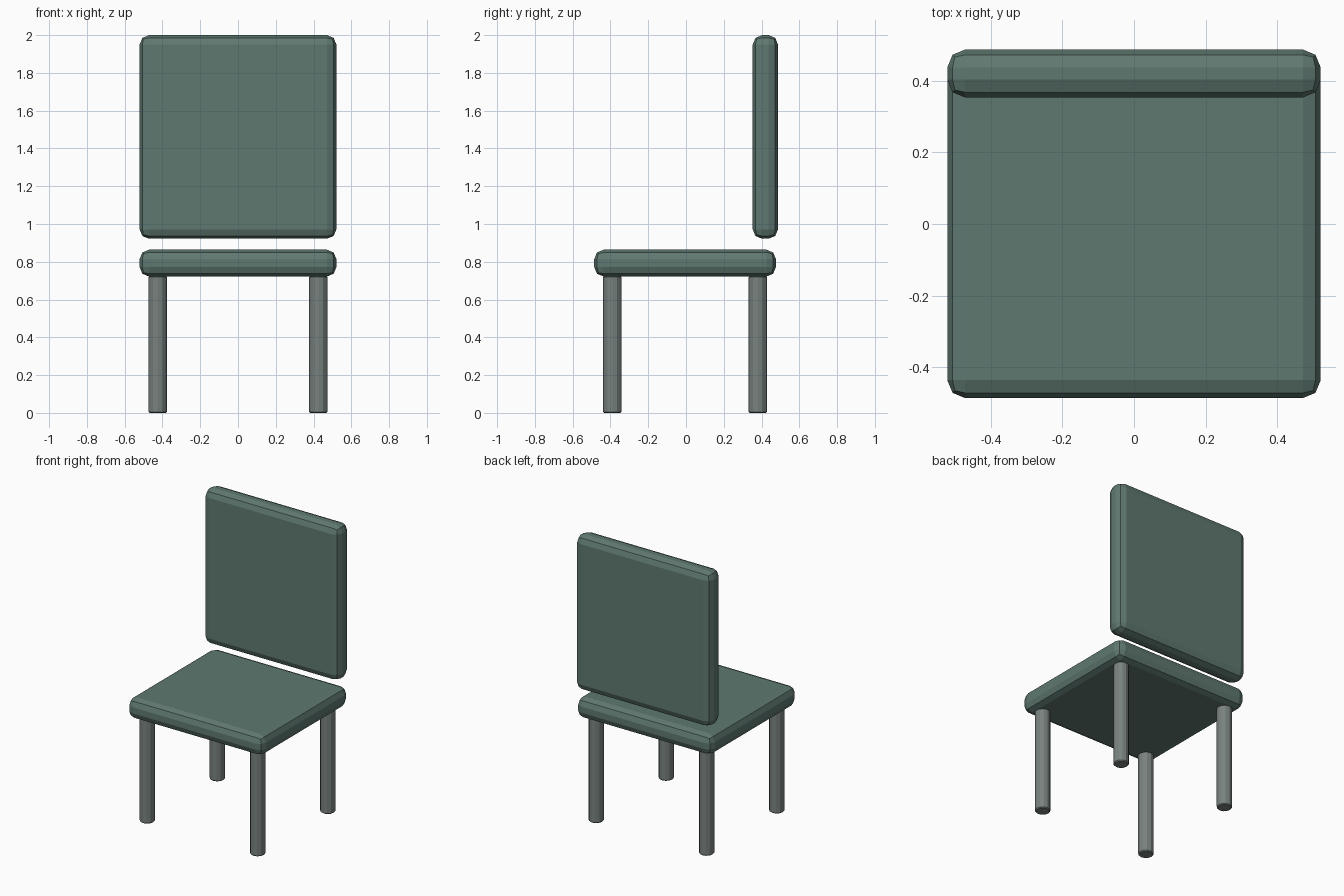
import bpy

if "Cube" in bpy.data.objects:
    bpy.data.objects.remove(bpy.data.objects["Cube"])

def material(name, color):
    m = bpy.data.materials.new(name)
    m.diffuse_color = (*color, 1)
    m.use_nodes = True
    m.node_tree.nodes["Principled BSDF"].inputs["Base Color"].default_value = m.diffuse_color
    return m

green = material("green_fabric", (0.115, 0.19, 0.165))
grey = material("grey_metal", (0.19, 0.225, 0.215))

def bevel(obj, width, segments):
    mod = obj.modifiers.new("Bevel", 'BEVEL')
    mod.width = width
    mod.segments = segments
    mod.limit_method = 'ANGLE'
    mod.angle_limit = 0.9

def cushion(name, lo, hi):
    center = [(a + b) / 2 for a, b in zip(lo, hi)]
    bpy.ops.mesh.primitive_cube_add(size=1, location=center)
    obj = bpy.context.object
    obj.name = name
    obj.scale = [b - a for a, b in zip(lo, hi)]
    bpy.ops.object.transform_apply(location=False, rotation=False, scale=True)
    bevel(obj, 0.05, 2)
    obj.data.materials.append(green)

# Padded seat and floating backrest
cushion("seat", (-0.521, -0.486, 0.722), (0.521, 0.476, 0.864))
cushion("backrest", (-0.521, 0.353, 0.922), (0.521, 0.487, 2.0))

# Four round legs
LEG_TOP = 0.725
for y, end in ((-0.39, "front"), (0.38, "back")):
    for x, side in ((-0.425, "left"), (0.425, "right")):
        bpy.ops.mesh.primitive_cylinder_add(vertices=12, radius=0.049, depth=LEG_TOP,
                                            location=(x, y, LEG_TOP / 2))
        leg = bpy.context.object
        leg.name = f"{end}_{side}_leg"
        bevel(leg, 0.006, 1)
        leg.data.materials.append(grey)
